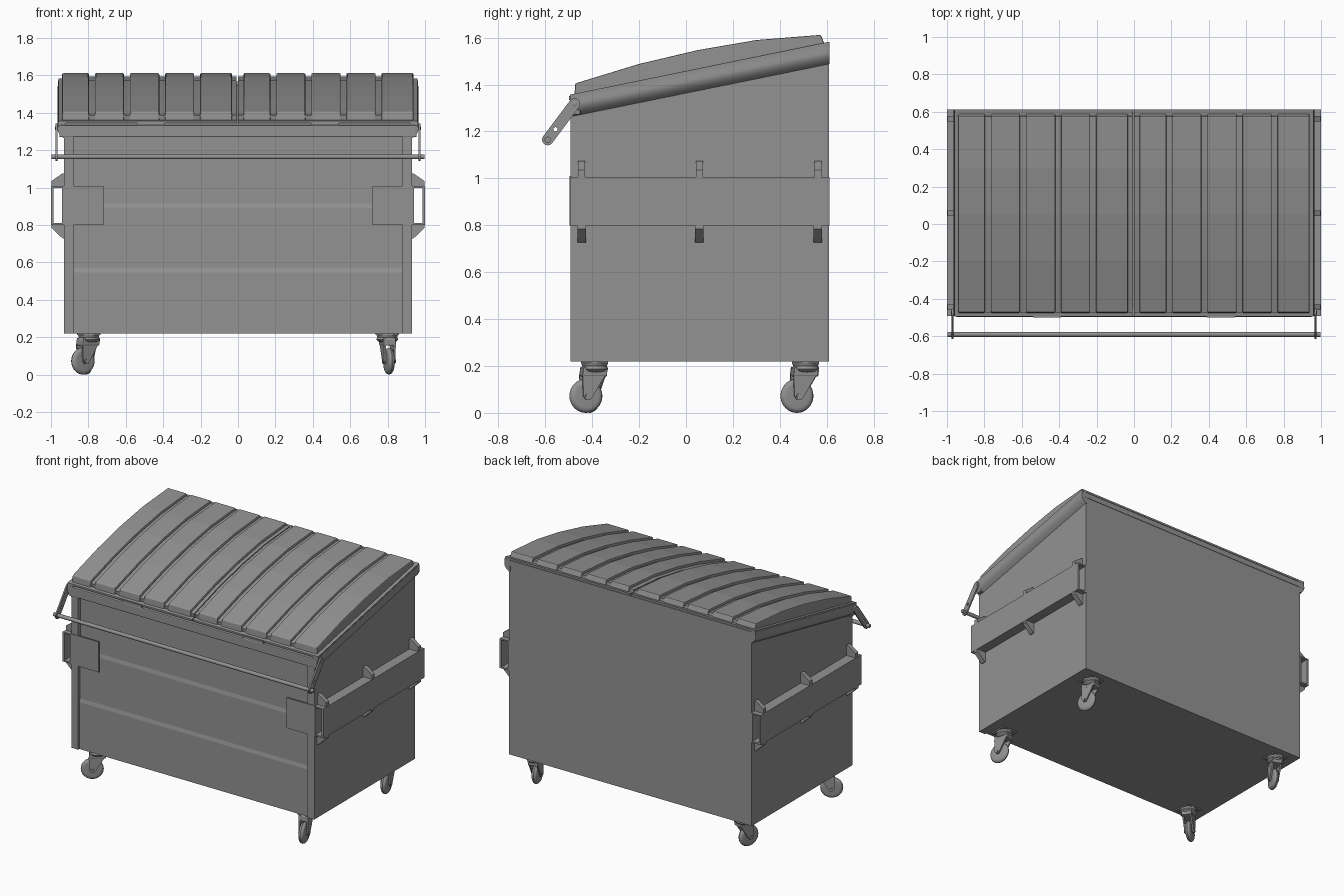
import bpy, bmesh, math
from mathutils import Matrix, Vector

if "Cube" in bpy.data.objects:
    bpy.data.objects.remove(bpy.data.objects["Cube"])

# Dark grey paint shared by every part
paint = bpy.data.materials.new("dark_grey")
paint.diffuse_color = (.29, .29, .29, 1)
paint.use_nodes = True
paint.node_tree.nodes["Principled BSDF"].inputs["Base Color"].default_value = paint.diffuse_color


def finish(name, bm, mirror=False, bevel=0, smooth=False, matrix=None):
    bmesh.ops.recalc_face_normals(bm, faces=bm.faces[:])
    me = bpy.data.meshes.new(name)
    bm.to_mesh(me)
    bm.free()
    me.materials.append(paint)
    ob = bpy.data.objects.new(name, me)
    bpy.context.collection.objects.link(ob)
    if matrix:
        ob.matrix_world = matrix
    if bevel:
        m = ob.modifiers.new("bevel", 'BEVEL')
        m.width, m.segments, m.limit_method = bevel, 2, 'ANGLE'
    if mirror:
        ob.modifiers.new("mirror", 'MIRROR')
    if smooth:
        bpy.ops.object.select_all(action='DESELECT')
        ob.select_set(True)
        bpy.context.view_layer.objects.active = ob
        bpy.ops.object.shade_smooth_by_angle(angle=math.radians(35))
    return ob


def prism(name, pts, axis, a, b, rise=0, **kw):
    """Extrude a closed profile from a to b: (y, z) points along x, or (x, z) along y."""
    bm = bmesh.new()
    rings = []
    for t, dz in ((a, 0), (b, rise)):
        rings.append([bm.verts.new((t, p, q + dz) if axis == 'x' else (p, t, q + dz))
                      for p, q in pts])
    n = len(pts)
    for i in range(n):
        j = (i + 1) % n
        bm.faces.new((rings[0][i], rings[0][j], rings[1][j], rings[1][i]))
    bm.faces.new(rings[0])
    bm.faces.new(rings[1])
    return finish(name, bm, **kw)


def box(name, x, y, z, **kw):
    pts = [(y[0], z[0]), (y[1], z[0]), (y[1], z[1]), (y[0], z[1])]
    return prism(name, pts, 'x', x[0], x[1], **kw)


def lathe(name, prof, centre, axis='z', seg=28, **kw):
    """Turn an open (radius, height) profile about an axis and cap both ends."""
    bm = bmesh.new()
    rings = []
    for r, h in prof:
        ring = []
        for i in range(seg):
            t = 2 * math.pi * i / seg
            u, v = r * math.cos(t), r * math.sin(t)
            co = (u, v, h) if axis == 'z' else (h, u, v)
            ring.append(bm.verts.new(Vector(co) + Vector(centre)))
        rings.append(ring)
    for r0, r1 in zip(rings, rings[1:]):
        for i in range(seg):
            j = (i + 1) % seg
            bm.faces.new((r0[i], r0[j], r1[j], r1[i]))
    bm.faces.new(rings[0])
    bm.faces.new(rings[-1])
    return finish(name, bm, smooth=True, **kw)


RISE = 0.225  # height gained by the sloped rim from front to back

# Body: stepped front panel between two full-depth side walls
prism("body", [(-.48, .22), (.61, .22), (.61, 1.55), (-.468, 1.33), (-.468, .915),
               (-.474, .89), (-.474, .57), (-.48, .545)], 'x', -.88, .88)
prism("side_wall", [(-.493, .22), (.61, .22), (.61, 1.55), (-.493, 1.325)],
      'x', .88, .93, mirror=True)

# Rim: front header, rounded sloping side rails, back lip
box("front_header", (-.955, .955), (-.496, -.45), (1.27, 1.335), bevel=.006)
prism("side_rail", [(.92, 0), (.962, 0), (.962, -.02), (.965, -.035), (.962, -.05),
                    (.952, -.068), (.93, -.085), (.92, -.085)],
      'y', -.493, .612, rise=RISE, mirror=True, smooth=True).location.z = 1.348
box("back_lip", (-.955, .955), (.59, .613), (1.53, 1.567))

# Fork pockets with gussets and front plates
prism("fork_pocket", [(.925, .80), (1, .80), (1, 1.005), (.925, 1.005), (.925, .997),
                      (.987, .997), (.987, .81), (.925, .81)], 'y', -.493, .612, mirror=True)
box("pocket_liner", (.925, .938), (-.493, .612), (.80, 1.005), mirror=True)
box("pocket_front_plate", (.72, .94), (-.497, -.488), (.80, 1.01), mirror=True)
for y in (-.445, .057, .562):
    prism("upper_gusset", [(.925, 1.0), (.998, 1.0), (.998, 1.035), (.94, 1.075), (.925, 1.075)],
          'y', y - .015, y + .015, mirror=True)
    prism("lower_gusset", [(.925, .803), (.998, .803), (.998, .785), (.94, .73), (.925, .725)],
          'y', y - .018, y + .018, mirror=True)

# Twin lids: sloping flange, arched shell, and five raised panels each
arch = [(-.472, 1.405), (-.2, 1.488), (.05, 1.547), (.3, 1.59), (.575, 1.612)]
panel = [(-.476, 1.355)] + arch + [(.59, 1.575)]
shell = [(-.466, 1.35)] + [(y, z - .018) for y, z in arch] + [(.58, 1.57)]
flange = [(-.494, 1.345), (.613, 1.57), (.613, 1.583), (-.494, 1.357)]
edges = [(-.94, -.797), (-.765, -.61), (-.578, -.421), (-.39, -.234), (-.203, -.032)]
for tag, shift, inner, outer in (("left", 0, -.007, -.96), ("right", .97, -.001, .96)):
    prism(tag + "_lid_flange", flange, 'x', inner, outer)
    prism(tag + "_lid_shell", shell, 'x', inner, outer * .97)
    for x0, x1 in edges:
        prism(tag + "_lid_panel", panel, 'x', x0 + shift, x1 + shift, bevel=.006)
box("lid_grip", (.39, .54), (-.499, -.46), (1.334, 1.352), mirror=True)

# Lift arms with a real hole, drawn as filled flat curves in the side plane
top, end, r = Vector((-.475, 1.318)), Vector((-.59, 1.165)), .024
d = (end - top).normalized()
ang = math.atan2(d.y, d.x)
outline = []
for c, base in ((end, ang - math.pi / 2), (top, ang + math.pi / 2)):
    for i in range(11):
        t = base + math.pi * i / 10
        outline.append((c.x + r * math.cos(t), c.y + r * math.sin(t)))
hc = top.lerp(end, .71)
hole = [(hc.x + .009 * math.cos(i * math.pi / 8), hc.y + .009 * math.sin(i * math.pi / 8))
        for i in range(16)]
cu = bpy.data.curves.new("arm_outline", 'CURVE')
cu.dimensions, cu.fill_mode, cu.extrude = '2D', 'BOTH', .005
for loop in (outline, hole):
    sp = cu.splines.new('POLY')
    sp.points.add(len(loop) - 1)
    for p, (y, z) in zip(sp.points, loop):
        p.co = (y, z, 0, 1)
    sp.use_cyclic_u = True
tmp = bpy.data.objects.new("arm_outline", cu)
bpy.context.collection.objects.link(tmp)
arm_mesh = bpy.data.meshes.new_from_object(tmp.evaluated_get(bpy.context.evaluated_depsgraph_get()))
bpy.data.objects.remove(tmp)
arm_mesh.materials.clear()
arm_mesh.materials.append(paint)
for s in (-1, 1):
    arm = bpy.data.objects.new("lift_arm", arm_mesh)
    bpy.context.collection.objects.link(arm)
    arm.matrix_world = Matrix(((0, 0, 1, s * .97), (1, 0, 0, 0), (0, 1, 0, 0), (0, 0, 0, 1)))
lathe("arm_pivot", [(.012, .93), (.012, .976), (.008, .978)], (0, top.x, top.y), 'x', 16, mirror=True)
lathe("lift_bar", [(.013, -.997), (.013, .997)], (0, end.x, end.y), 'x', 20)

# Swivel casters, each turned to its own angle (wheel trails toward local -y)
tyre = [(.012, -.018), (.05, -.018), (.06, -.017), (.068, -.011), (.0725, 0)]
tyre += [(rad, -h) for rad, h in reversed(tyre[:-1])]
fork = [(-.054, .195), (.05, .195), (.05, .178), (.03, .145), (-.012, .075), (-.026, .056),
        (-.044, .056), (-.056, .072), (-.06, .16)]
for name, x, y, turn in (("front_right", .798, -.39, 14), ("back_right", .798, .51, 14),
                         ("front_left", -.798, -.39, -56), ("back_left", -.798, .51, -20)):
    flat = Matrix.Translation((x, y, 0))
    mat = flat @ Matrix.Rotation(math.radians(turn), 4, 'Z')
    box(name + "_caster_plate", (-.062, .062), (-.058, .058), (.212, .222), matrix=flat)
    lathe(name + "_swivel", [(.03, .172), (.05, .178), (.058, .188), (.053, .2), (.058, .214)],
          (0, 0, 0), matrix=mat)
    box(name + "_fork_crown", (-.034, .034), (-.058, .048), (.155, .192), matrix=mat, bevel=.006)
    prism(name + "_fork_leg", fork, 'x', .022, .032, matrix=mat, mirror=True)
    lathe(name + "_wheel", tyre, (0, -.038, .0725), 'x', 32, matrix=mat)
    lathe(name + "_axle", [(.01, -.037), (.01, .037)], (0, -.038, .0725), 'x', 12, matrix=mat)
